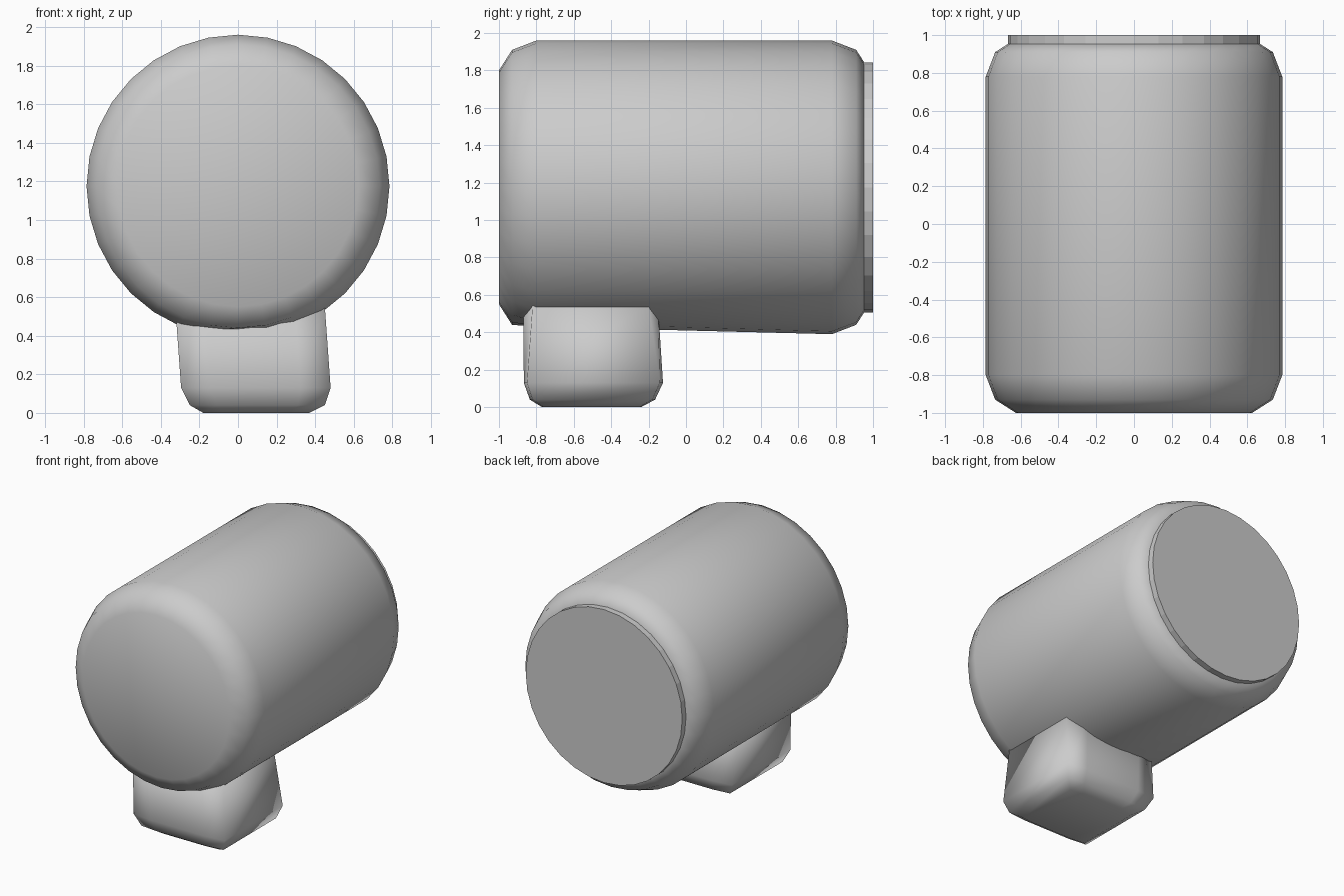
import bpy, bmesh
from math import sin, cos, tau

cube = bpy.data.objects.get("Cube")
if cube:
    bpy.data.objects.remove(cube, do_unlink=True)

grey = bpy.data.materials.new("plain grey")
grey.use_nodes = True
colour = (0.6, 0.6, 0.6, 1)
grey.diffuse_color = colour
grey.node_tree.nodes["Principled BSDF"].inputs["Base Color"].default_value = colour

SIDES = 32
AXIS_Z = 1.175


def loft(name, rings, smooth):
    """Skin a list of equal-length point rings and cap both ends."""
    bm = bmesh.new()
    loops = [[bm.verts.new(p) for p in ring] for ring in rings]
    for a, b in zip(loops, loops[1:]):
        for i in range(len(a)):
            j = (i + 1) % len(a)
            bm.faces.new((a[i], a[j], b[j], b[i]))
    bm.faces.new(loops[0])
    bm.faces.new(loops[-1])
    bmesh.ops.recalc_face_normals(bm, faces=bm.faces)
    for f in bm.faces:
        f.smooth = smooth
    mesh = bpy.data.meshes.new(name)
    bm.to_mesh(mesh)
    bm.free()
    mesh.materials.append(grey)
    obj = bpy.data.objects.new(name, mesh)
    bpy.context.collection.objects.link(obj)
    return obj


def circle(y, r, floor=0):
    """Ring around the barrel axis, flattened below the floor height."""
    angles = [tau * i / SIDES for i in range(SIDES)]
    return [(r * sin(a), y, max(floor, AXIS_Z + r * cos(a))) for a in angles]


# Barrel with rounded rims, slightly flattened underneath at the front
barrel = [(-1, 0.625), (-0.93, 0.735), (-0.8, 0.785),
          (0.78, 0.785), (0.91, 0.735), (0.953, 0.668)]
loft("barrel", [circle(y, r, 0.43 if y < 0 else 0) for y, r in barrel], True)

# Raised flat disc on the back
loft("back_disc", [circle(0.94, 0.668), circle(1, 0.668)], False)


def foot_ring(z, x0, x1, y0, y1, bulge):
    """Rectangle whose front and back edges bow outwards."""
    a, b = x0 + 0.2 * (x1 - x0), x0 + 0.8 * (x1 - x0)
    return [(x0, y0, z), (a, y0 - bulge, z), (b, y0 - bulge, z), (x1, y0, z),
            (x1, y1, z), (b, y1 + bulge, z), (a, y1 + bulge, z), (x0, y1, z)]


# Off-centre foot, tapering up into the barrel
loft("foot", [
    foot_ring(0, -0.18, 0.37, -0.76, -0.25, 0.01),
    foot_ring(0.04, -0.25, 0.45, -0.82, -0.18, 0.015),
    foot_ring(0.13, -0.295, 0.48, -0.85, -0.14, 0.017),
    foot_ring(0.55, -0.325, 0.45, -0.82, -0.2, 0.05),
], True)
